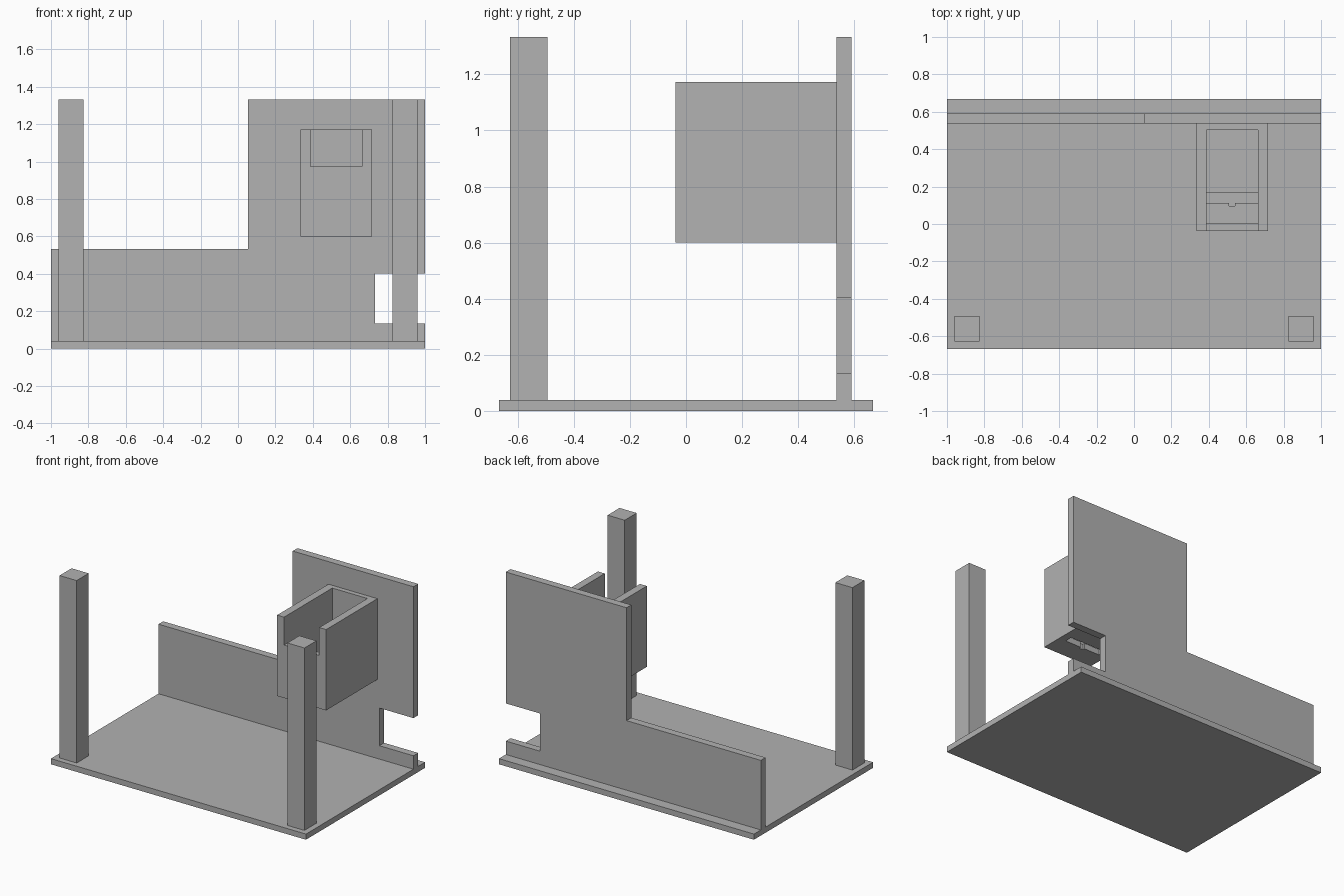
import bpy
import bmesh
from mathutils import Vector

if "Cube" in bpy.data.objects:
    bpy.data.objects.remove(bpy.data.objects["Cube"], do_unlink=True)

# Single plain grey for every part
grey = bpy.data.materials.new("plain_grey")
grey.use_nodes = True
GREY = (0.445, 0.445, 0.445, 1)
grey.diffuse_color = GREY
grey.node_tree.nodes["Principled BSDF"].inputs["Base Color"].default_value = GREY


def prism(name, outline, axis, low, high):
    """Extrude a 2D outline along an axis; the outline uses the other two axes in order."""
    def place(p, d):
        co = list(p)
        co.insert(axis, d)
        return Vector(co)
    bm = bmesh.new()
    face = bm.faces.new([bm.verts.new(place(p, low)) for p in outline])
    moved = bmesh.ops.extrude_face_region(bm, geom=[face])["geom"]
    shift = Vector((0, 0, 0))
    shift[axis] = high - low
    bmesh.ops.translate(bm, vec=shift,
                        verts=[v for v in moved if isinstance(v, bmesh.types.BMVert)])
    bmesh.ops.recalc_face_normals(bm, faces=bm.faces)
    mesh = bpy.data.meshes.new(name)
    bm.to_mesh(mesh)
    bm.free()
    mesh.materials.append(grey)
    obj = bpy.data.objects.new(name, mesh)
    bpy.context.collection.objects.link(obj)
    return obj


def box(name, x0, x1, y0, y1, z0, z1):
    return prism(name, [(x0, y0), (x1, y0), (x1, y1), (x0, y1)], 2, z0, z1)


def cut(target, cutter):
    mod = target.modifiers.new("cut", "BOOLEAN")
    mod.operation = "DIFFERENCE"
    mod.solver = "EXACT"
    mod.object = cutter
    bpy.context.view_layer.objects.active = target
    bpy.ops.object.modifier_apply(modifier=mod.name)
    bpy.data.objects.remove(cutter, do_unlink=True)


# Base plate
box("base_plate", -1, 1, -0.667, 0.667, 0, 0.04)

# Two front posts
for side, centre in (("right", -0.893), ("left", 0.893)):
    box(side + "_front_post", centre - 0.067, centre + 0.067, -0.627, -0.493, 0.04, 1.333)

# Stepped back panel with a notch in its outer edge
prism("back_panel",
      [(-1, 0.04), (1, 0.04), (1, 0.135), (0.733, 0.135), (0.733, 0.402), (1, 0.402),
       (1, 1.333), (0.053, 1.333), (0.053, 0.533), (-1, 0.533)],
      1, 0.537, 0.59)

# Open tray fixed to the panel, with a lowered front wall
X0, X1 = 0.387, 0.663
tray = box("tray", 0.333, 0.717, -0.037, 0.537, 0.6, 1.173)
cut(tray, prism("tray_cavity",
                [(-0.2, 0.975), (0.003, 0.975), (0.003, 0.64), (0.503, 0.64),
                 (0.503, 1.3), (-0.2, 1.3)], 0, X0, X1))

# Slot through the tray floor, with a small nick in its front edge
cut(tray, prism("floor_slot",
                [(X0, 0.112), (0.508, 0.112), (0.508, 0.097), (0.54, 0.097), (0.54, 0.112),
                 (X1, 0.112), (X1, 0.167), (X0, 0.167)], 2, 0.5, 0.7))
